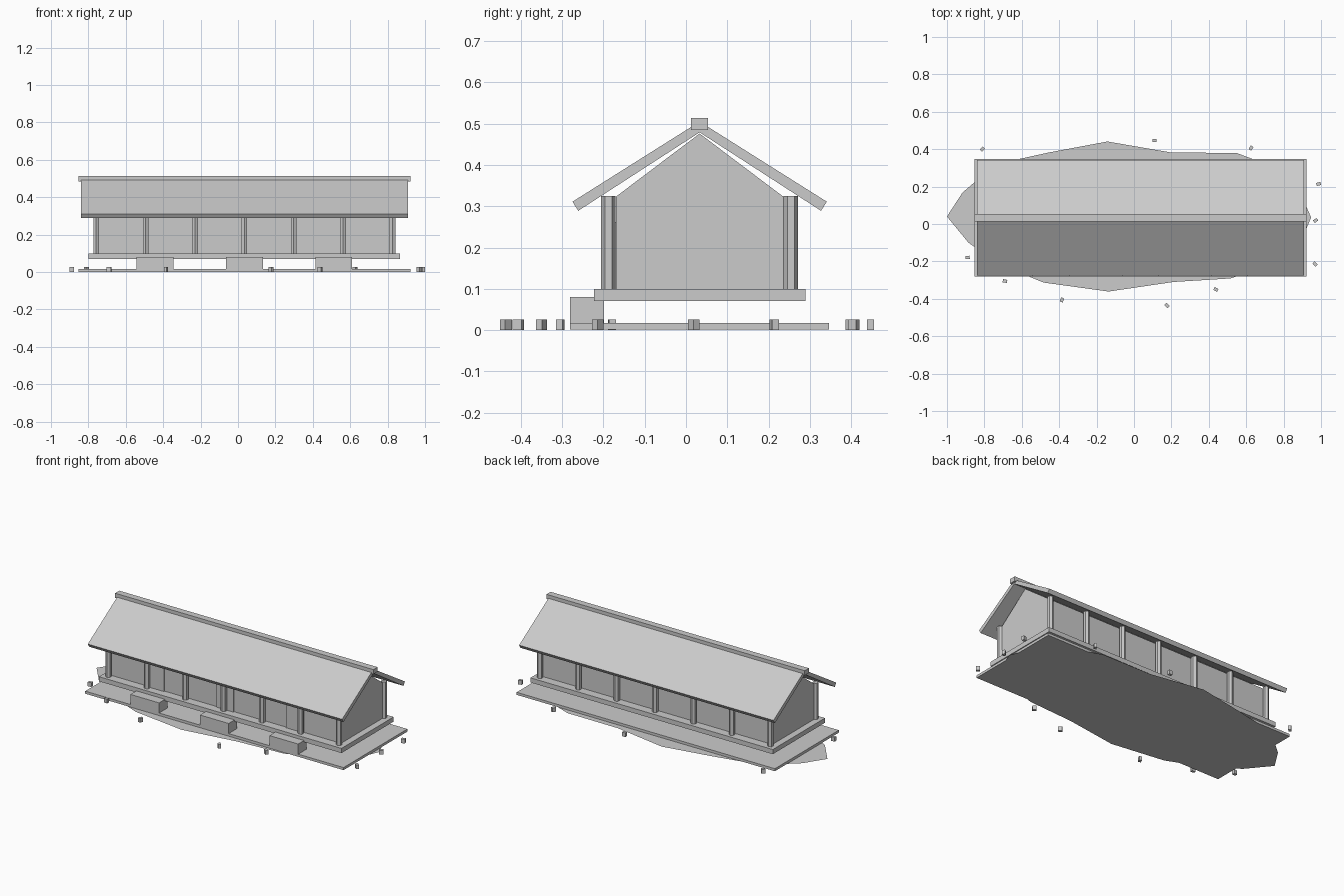
import bpy, bmesh, math
from mathutils import Matrix

cube = bpy.data.objects.get("Cube")
if cube:
    bpy.data.objects.remove(cube, do_unlink=True)

CX, CY = 0.034, 0.033  # centre of the house

grey = bpy.data.materials.new("stone_grey")
grey.use_nodes = True
grey.diffuse_color = (0.6, 0.6, 0.6, 1)
grey.node_tree.nodes["Principled BSDF"].inputs["Base Color"].default_value = (0.6, 0.6, 0.6, 1)


def finish(name, bm):
    mesh = bpy.data.meshes.new(name)
    bm.to_mesh(mesh)
    bm.free()
    mesh.materials.append(grey)
    obj = bpy.data.objects.new(name, mesh)
    bpy.context.collection.objects.link(obj)
    return obj


def box(name, centre, size, turn=0):
    bm = bmesh.new()
    m = Matrix.Translation(centre) @ Matrix.Rotation(turn, 4, 'Z') @ Matrix.Diagonal((*size, 1))
    bmesh.ops.create_cube(bm, size=1, matrix=m)
    return finish(name, bm)


def extrude_x(name, profile, half):
    """Sweep a (y, z) profile along x, about the house centre."""
    bm = bmesh.new()
    face = bm.faces.new([bm.verts.new((CX - half, CY + y, z)) for y, z in profile])
    out = bmesh.ops.extrude_face_region(bm, geom=[face])
    moved = [v for v in out["geom"] if isinstance(v, bmesh.types.BMVert)]
    bmesh.ops.translate(bm, verts=moved, vec=(2 * half, 0, 0))
    bmesh.ops.recalc_face_normals(bm, faces=bm.faces)
    return finish(name, bm)


# Uneven patch of ground
outline = [(-1, .04), (-.885, -.1), (-.72, -.215), (-.484, -.313), (-.136, -.361),
           (.211, -.31), (.516, -.291), (.75, -.21), (.89, -.1), (.947, .035),
           (.89, .165), (.76, .3), (.548, .38), (.2, .382), (-.142, .441),
           (-.457, .382), (-.74, .32), (-.917, .168)]
bm = bmesh.new()
bm.faces.new([bm.verts.new((x, y, 0)) for x, y in outline])
finish("ground_patch", bm)

# Terrace slab and raised floor
box("terrace", (CX, CY, 0.009), (1.775, 0.627, 0.016))
box("raised_floor", (CX, CY, 0.085), (1.666, 0.512, 0.029))

# Hall body with gable ends
extrude_x("hall_walls", [(-.203, .1), (.203, .1), (.203, .323), (0, .476), (-.203, .323)], 0.793)

# Six-sided posts along both long sides
for side, y in (("front", CY - 0.221), ("back", CY + 0.221)):
    for i in range(7):
        bm = bmesh.new()
        m = Matrix.Translation((CX + (i - 3) * 0.264, y, 0.212)) @ Matrix.Rotation(math.pi / 2, 4, 'Z')
        bmesh.ops.create_cone(bm, cap_ends=True, segments=6, radius1=0.0175,
                              radius2=0.0175, depth=0.226, matrix=m)
        # Keep a corner of the hexagon pointing straight out
        tip = max(bm.verts, key=lambda v: v.co.y).co
        if abs(tip.x - m.translation.x) > 0.002:
            bmesh.ops.rotate(bm, verts=bm.verts, cent=m.translation,
                             matrix=Matrix.Rotation(math.pi / 6, 3, 'Z'))
        finish(f"{side}_post_{i + 1}", bm)

# Doors and the steps before them
for i, x in enumerate((CX - 0.478, CX, CX + 0.478)):
    box(f"door_{i + 1}", (x, -0.173, 0.181), (0.118, 0.008, 0.162))
    box(f"step_{i + 1}", (x, -0.24, 0.048), (0.197, 0.082, 0.064))

# Roof slopes and ridge beam
for name, s in (("front_roof", -1), ("back_roof", 1)):
    extrude_x(name, [(s * .308, .311), (0, .505), (0, .479), (s * .294, .289)], 0.874)
box("ridge_beam", (CX, CY, 0.499), (1.775, 0.041, 0.029))

# Scattered marker stones: x, y, turn in degrees
stones = [(-.81, .4, 45), (.11, .447, 0), (.626, .406, 60), (.987, .214, 15),
          (.971, .019, 35), (.968, -.214, -40), (.438, -.35, -30), (.176, -.436, -45),
          (-.385, -.406, 70), (-.69, -.305, -10), (-.89, -.179, 5)]
for i, (x, y, turn) in enumerate(stones):
    box(f"stone_{i + 1}", (x, y, 0.013), (0.023, 0.017, 0.026), math.radians(turn))
